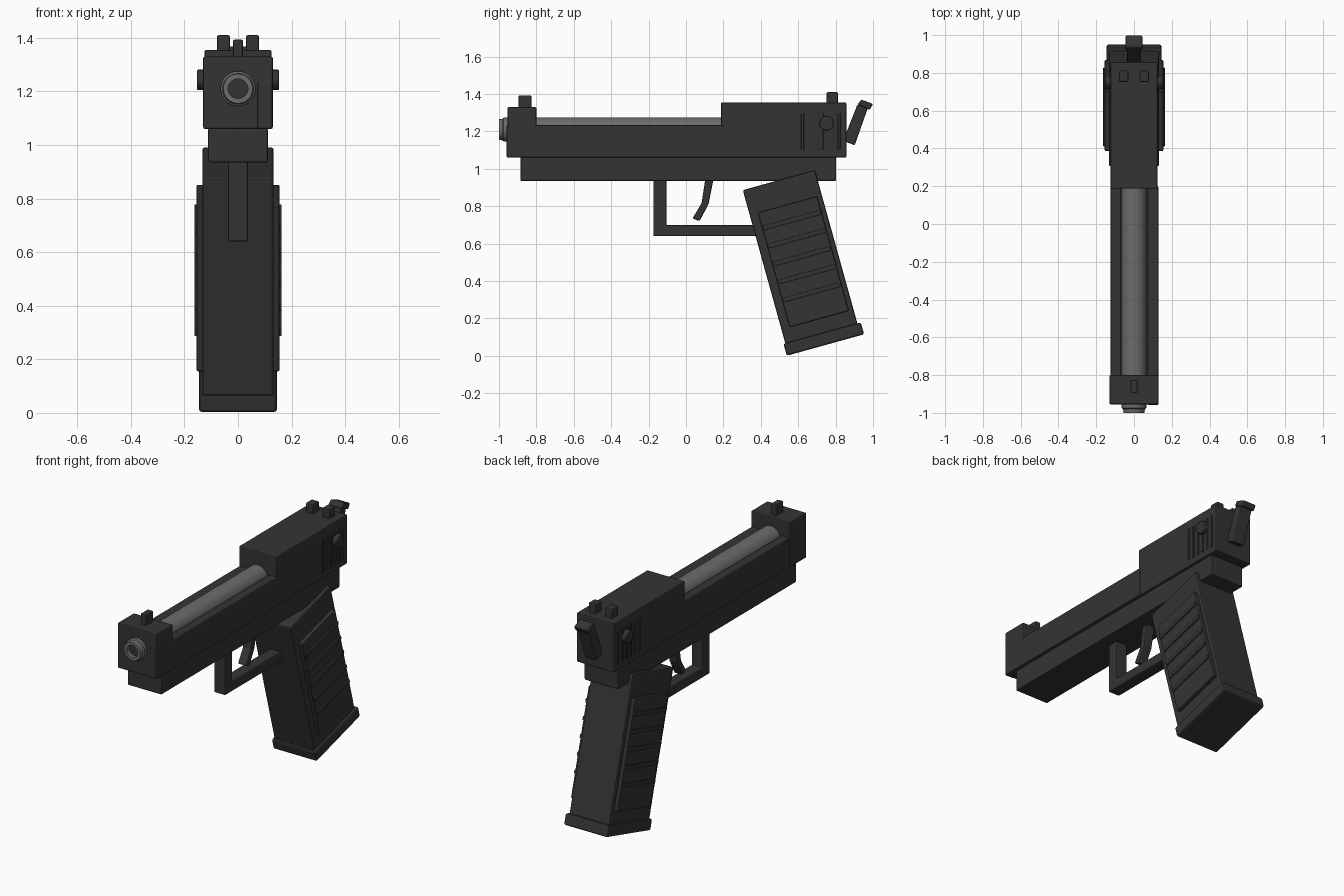
import bpy, bmesh, math
from mathutils import Matrix, Vector

if "Cube" in bpy.data.objects:
    bpy.data.objects.remove(bpy.data.objects["Cube"])


def material(name, v):
    m = bpy.data.materials.new(name)
    m.diffuse_color = (v, v, v, 1)
    m.use_nodes = True
    m.node_tree.nodes["Principled BSDF"].inputs["Base Color"].default_value = m.diffuse_color
    return m


BLACK = material("gunmetal black", 0.034)
STEEL = material("barrel grey", 0.15)


def finish(name, bm, mat=BLACK, bevel=0.007, smooth=False):
    bmesh.ops.recalc_face_normals(bm, faces=bm.faces)
    me = bpy.data.meshes.new(name)
    bm.to_mesh(me)
    bm.free()
    ob = bpy.data.objects.new(name, me)
    bpy.context.collection.objects.link(ob)
    me.materials.append(mat)
    if bevel:
        b = ob.modifiers.new("Bevel", 'BEVEL')
        b.width, b.segments = bevel, 2
        b.limit_method = 'ANGLE'
    if smooth:
        bpy.context.view_layer.objects.active = ob
        ob.select_set(True)
        bpy.ops.object.shade_smooth_by_angle(angle=math.radians(35))
        ob.select_set(False)
    return ob


def box(name, x, y, z, frame=Matrix(), **kw):
    """Box from (min, max) ranges, optionally placed in a tilted frame."""
    bm = bmesh.new()
    mid = Vector([(a + b) / 2 for a, b in (x, y, z)])
    size = [b - a for a, b in (x, y, z)]
    bmesh.ops.create_cube(bm, size=1, matrix=frame @ Matrix.Translation(mid)
                          @ Matrix.Diagonal((*size, 1)))
    return finish(name, bm, **kw)


def plate(name, half, pts, **kw):
    """Side outline in (y, z) extruded symmetrically across x."""
    bm = bmesh.new()
    f = bm.faces.new([bm.verts.new((-half, y, z)) for y, z in pts])
    r = bmesh.ops.extrude_face_region(bm, geom=[f])
    for v in r["geom"]:
        if isinstance(v, bmesh.types.BMVert):
            v.co.x = half
    return finish(name, bm, **kw)


def lathe(name, pts, z, mat, n=32):
    """Turn an (r, y) profile around the bore axis."""
    bm = bmesh.new()
    vs = [bm.verts.new((r, y, z)) for r, y in pts]
    es = [bm.edges.new(p) for p in zip(vs, vs[1:])]
    bmesh.ops.spin(bm, geom=vs + es, cent=(0, 0, z), axis=(0, 1, 0),
                   angle=math.tau, steps=n, use_merge=True)
    bmesh.ops.remove_doubles(bm, verts=bm.verts, dist=1e-5)
    return finish(name, bm, mat, bevel=0, smooth=True)


# slide: closed rear, front block, open channel between two rails
box("slide_rear", (-.125, .125), (.187, .857), (1.06, 1.355))
box("slide_front", (-.13, .13), (-.955, -.80), (1.06, 1.33))
box("channel_floor", (-.1, .1), (-.82, .2), (1.06, 1.14), bevel=0)
box("left_rail", (-.125, -.068), (-.82, .2), (1.06, 1.235))
box("right_rail", (.072, .129), (-.959, .2), (1.06, 1.235))

# lower frame
box("frame", (-.112, .112), (-.885, .803), (.935, 1.063))

# barrel with stepped muzzle and dark bore
lathe("barrel", [(0, .2), (.065, .2), (.065, -.975), (.058, -.98), (.055, -1),
                 (.037, -1), (.037, -.965), (0, -.965)], 1.21, STEEL)
lathe("bore", [(0, -.975), (.036, -.975), (.036, -.96), (0, -.96)], 1.21, BLACK)

# sights
box("front_sight", (-.019, .019), (-.896, -.826), (1.32, 1.393))
for s, side in ((-1, "left"), (1, "right")):
    x = sorted((s * .03, s * .079))
    box(side + "_rear_sight", x, (.752, .812), (1.345, 1.41))

# hammer
plate("hammer_body", .038, [(.917, 1.345), (.972, 1.325), (.902, 1.126), (.84, 1.15)])
plate("hammer_head", .045, [(.938, 1.37), (1.0, 1.347), (.982, 1.315), (.917, 1.345)])

# trigger and guard
plate("trigger_guard", .037, [(-.175, .95), (-.175, .64), (.38, .64), (.38, .70),
                              (-.105, .70), (-.105, .95)])
plate("trigger", .028, [(.104, .95), (.148, .95), (.12, .81), (.072, .72),
                        (.035, .735), (.083, .815)])

# tilted grip with base plate
grip = Matrix.Translation((0, .61, .53)) @ Matrix.Rotation(math.radians(15.5), 4, 'X')
box("grip", (-.133, .133), (-.2, .2), (-.43, .425), grip, bevel=.009)
box("grip_base", (-.145, .145), (-.21, .219), (-.491, -.425), grip, bevel=.01)

for s, side in ((-1, "left"), (1, "right")):
    # grip panel and its cross ridges
    box(side + "_grip_panel", sorted((s * .12, s * .155)), (-.154, .174),
        (-.348, .287), grip, bevel=.006)
    for i in range(5):
        v = .2 - i * .1
        box(f"{side}_grip_ridge_{i + 1}", sorted((s * .14, s * .163)), (-.15, .17),
            (v - .012, v + .012), grip, bevel=.004)
    # slide serrations
    for i in range(6):
        y = .623 + i * .039
        box(f"{side}_serration_{i + 1}", sorted((s * .115, s * .131)),
            (y - .007, y + .007), (1.10, 1.297), bevel=.003)
    # round safety knob
    bm = bmesh.new()
    bmesh.ops.create_cone(bm, cap_ends=True, segments=20, radius1=.038, radius2=.038,
                          depth=.04, matrix=Matrix.Translation((s * .133, .752, 1.243))
                          @ Matrix.Rotation(math.pi / 2, 4, 'Y'))
    finish(side + "_safety_knob", bm, bevel=.005, smooth=True)
